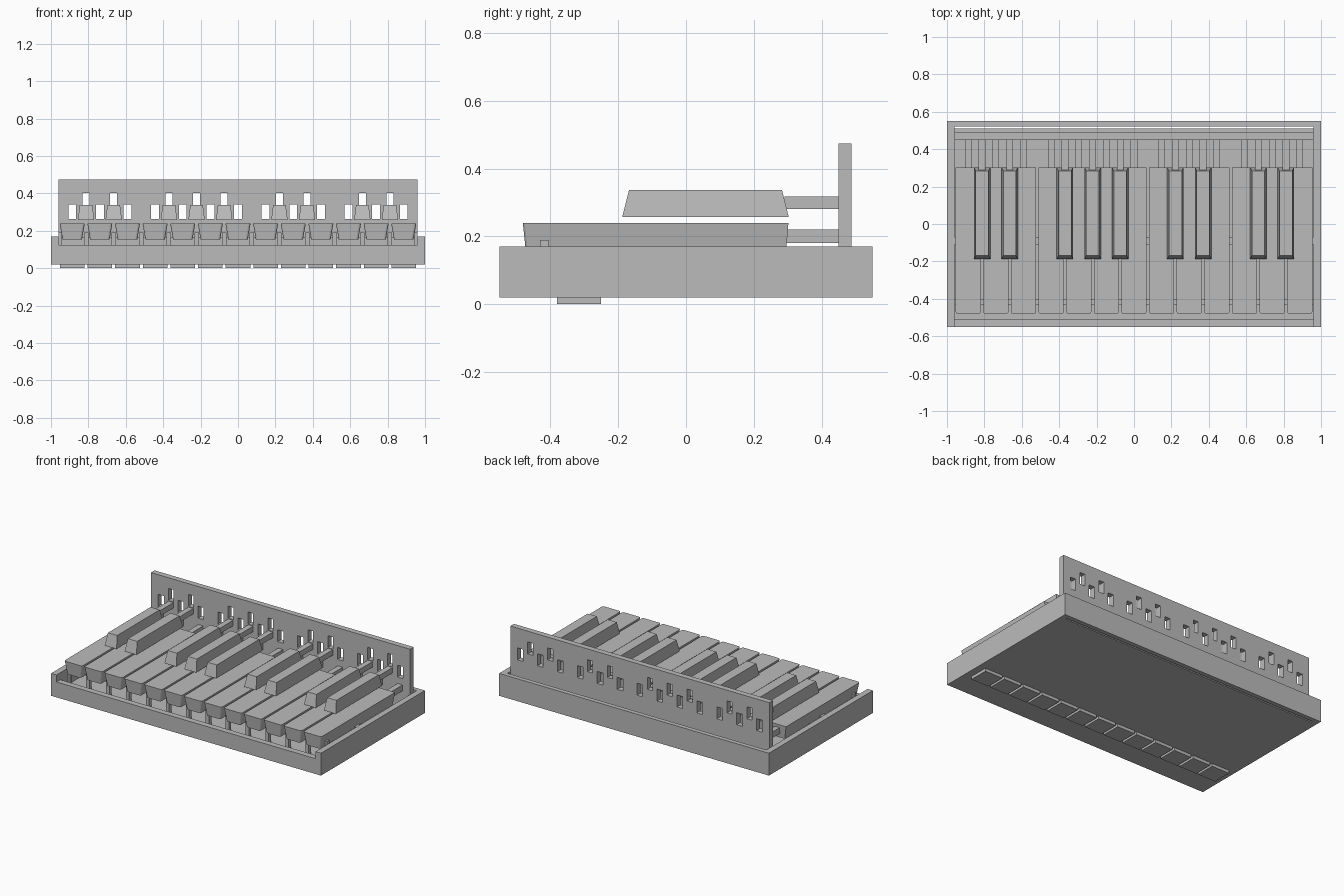
import bpy, bmesh

cube = bpy.data.objects.get("Cube")
if cube:
    bpy.data.objects.remove(cube, do_unlink=True)

grey = bpy.data.materials.new("plain grey")
grey.use_nodes = True
COLOUR = (0.5, 0.5, 0.5, 1)
grey.diffuse_color = COLOUR
grey.node_tree.nodes["Principled BSDF"].inputs["Base Color"].default_value = COLOUR


def add_block(bm, x, y, z, top_inset=(0, 0, 0)):
    """Box from ranges; top_inset moves the upper sides, front and back inward."""
    side, front, back = top_inset
    low = [(x[0], y[0]), (x[1], y[0]), (x[1], y[1]), (x[0], y[1])]
    high = [(x[0] + side, y[0] + front), (x[1] - side, y[0] + front),
            (x[1] - side, y[1] - back), (x[0] + side, y[1] - back)]
    b = [bm.verts.new((*p, z[0])) for p in low]
    t = [bm.verts.new((*p, z[1])) for p in high]
    bm.faces.new(b[::-1])
    bm.faces.new(t)
    for i in range(4):
        j = (i + 1) % 4
        bm.faces.new((b[i], b[j], t[j], t[i]))
    return [bm.edges.get((b[i], t[i])) for i in range(4)]


def finish(name, bm):
    mesh = bpy.data.meshes.new(name)
    bmesh.ops.recalc_face_normals(bm, faces=bm.faces[:])
    bm.to_mesh(mesh)
    bm.free()
    mesh.materials.append(grey)
    obj = bpy.data.objects.new(name, mesh)
    bpy.context.collection.objects.link(obj)
    return obj


def blocks(name, *parts):
    bm = bmesh.new()
    for part in parts:
        add_block(bm, *part)
    return finish(name, bm)


def around(c, half):
    return (c - half, c + half)


PITCH = 0.1477
naturals = [(i - 6) * PITCH for i in range(13)]
sharps = [(i - 5.5) * PITCH for i in (0, 1, 3, 4, 5, 7, 8, 10, 11)]
INNER = (-0.96, 0.96)

# Tray with a lowered front lip
blocks("tray_floor", (INNER, (-0.51, 0.51), (0.02, 0.06)))
for name, x in (("right_wall", (-1, -0.96)), ("left_wall", (0.96, 1))):
    blocks(name, (x, (-0.55, 0.55), (0.02, 0.17)))
blocks("front_lip", (INNER, (-0.55, -0.51), (0.02, 0.123)))
blocks("back_wall", (INNER, (0.52, 0.55), (0.02, 0.17)))

# Pivot rail and guide pins under the keys
blocks("pivot_rail", (INNER, (-0.11, -0.07), (0.06, 0.165)))
blocks("guide_pins", *[(around((i - 6.5) * PITCH, 0.012), (-0.43, -0.405), (0.06, 0.19))
                       for i in range(1, 13)])
blocks("end_pins", *[(x, (-0.43, -0.405), (0.06, 0.19))
                     for x in ((-0.96, -0.945), (0.945, 0.96))])

# Key pads below the floor
blocks("bottom_pads", *[(around(x, 0.066), (-0.38, -0.25), (0, 0.03)) for x in naturals])

# Long keys flare towards the top and have rounded front corners
for n, x in enumerate(naturals, 1):
    bm = bmesh.new()
    edges = add_block(bm, around(x, 0.052), (-0.472, 0.295), (0.153, 0.24),
                      (-0.015, -0.009, -0.007))
    bmesh.ops.bevel(bm, geom=edges[:2], offset=0.012, segments=3,
                    affect='EDGES', profile=0.5)
    finish(f"long_key_{n}", bm)
    blocks(f"long_key_stem_{n}", (around(x, 0.018), (0.29, 0.455), (0.18, 0.22)))

# Short raised keys narrow towards the top
for n, x in enumerate(sharps, 1):
    blocks(f"short_key_{n}", (around(x, 0.044), (-0.188, 0.303), (0.257, 0.337),
                              (0.01, 0.02, 0.02)))
    blocks(f"short_key_stem_{n}", (around(x, 0.018), (0.29, 0.455), (0.28, 0.317)))

# Upright back panel with one slot for each key
panel = blocks("slotted_panel", (INNER, (0.45, 0.488), (0.06, 0.474)))
slots = [(around(x, 0.021), (0.4, 0.54), (0.262, 0.342)) for x in naturals]
slots += [(around(x, 0.019), (0.4, 0.54), (0.322, 0.402)) for x in sharps]
cutter = blocks("slot_cutter", *slots)
cutter.hide_render = True
cut = panel.modifiers.new("slots", 'BOOLEAN')
cut.operation = 'DIFFERENCE'
cut.solver = 'EXACT'
cut.object = cutter
bpy.context.view_layer.objects.active = panel
bpy.ops.object.modifier_apply(modifier=cut.name)
bpy.data.objects.remove(cutter, do_unlink=True)
